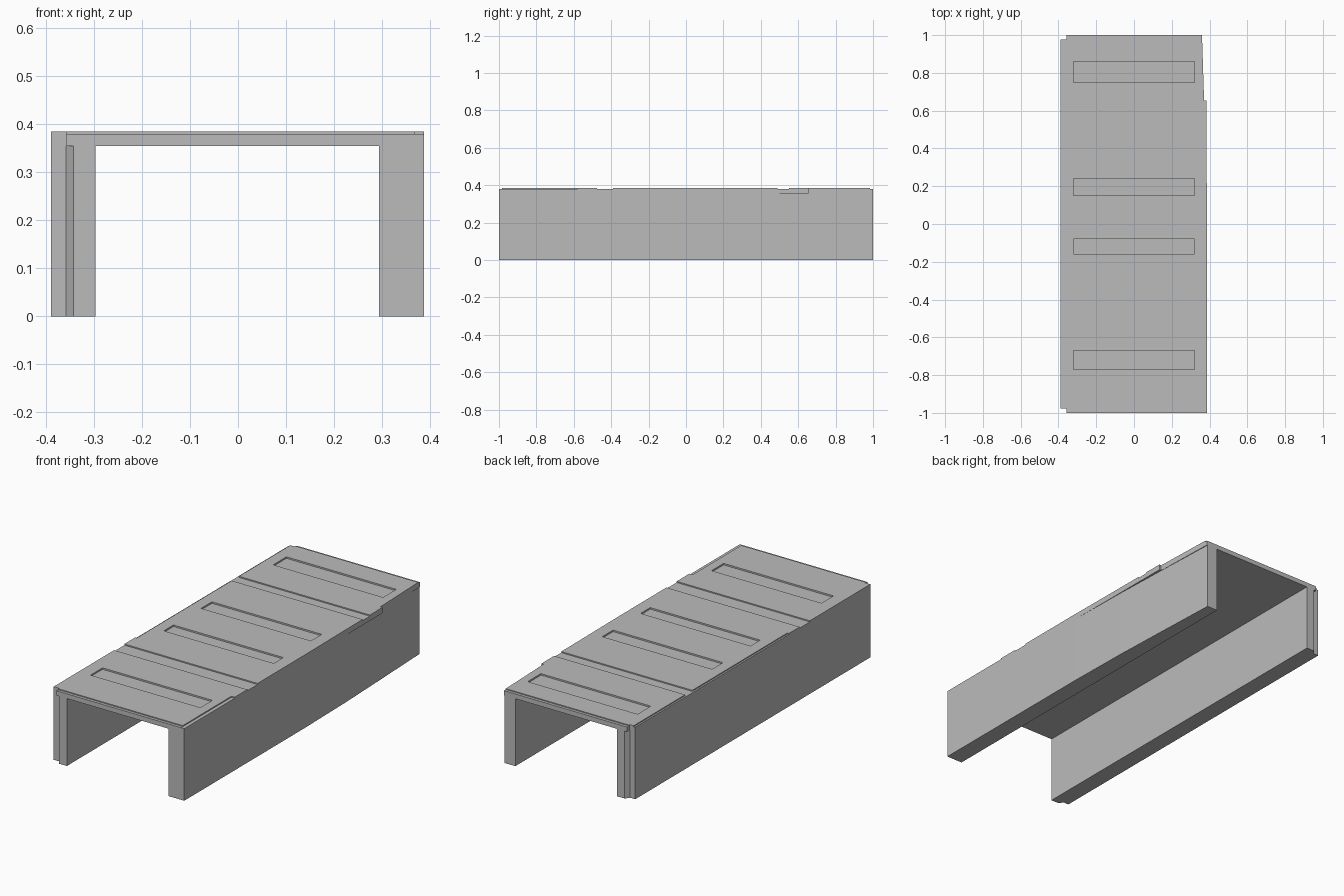
import bpy
import bmesh

if "Cube" in bpy.data.objects:
    bpy.data.objects.remove(bpy.data.objects["Cube"], do_unlink=True)

grey = bpy.data.materials.new("plain_grey")
grey.use_nodes = True
grey.diffuse_color = (0.5, 0.5, 0.5, 1)
grey.node_tree.nodes["Principled BSDF"].inputs["Base Color"].default_value = (0.5, 0.5, 0.5, 1)

WALL_TOP = 0.355
TOP = 0.385


def prism(name, outline, z0, z1):
    """Extrude a plan outline from z0 up to z1."""
    bm = bmesh.new()
    base = bm.faces.new([bm.verts.new((x, y, z0)) for x, y in outline])
    ext = bmesh.ops.extrude_face_region(bm, geom=[base])
    for v in ext["geom"]:
        if isinstance(v, bmesh.types.BMVert):
            v.co.z = z1
    bmesh.ops.recalc_face_normals(bm, faces=bm.faces)
    mesh = bpy.data.meshes.new(name)
    bm.to_mesh(mesh)
    bm.free()
    mesh.materials.append(grey)
    obj = bpy.data.objects.new(name, mesh)
    bpy.context.collection.objects.link(obj)
    return obj


def recess(target, x0, x1, y0, y1, depth):
    """Sink a rectangular recess into the top of the target."""
    cutter = prism("recess_cutter", [(x0, y0), (x1, y0), (x1, y1), (x0, y1)],
                   TOP - depth, TOP + 0.1)
    cutter.hide_render = True
    mod = target.modifiers.new("recess", 'BOOLEAN')
    mod.operation = 'DIFFERENCE'
    mod.solver = 'EXACT'
    mod.object = cutter
    bpy.context.view_layer.objects.active = target
    bpy.ops.object.modifier_apply(modifier=mod.name)
    bpy.data.objects.remove(cutter, do_unlink=True)


# Side walls: one rebated at both ends, the other tapering to the back
prism("right_wall", [(-0.389, -0.978), (-0.358, -0.978), (-0.343, -1),
                     (-0.297, -1), (-0.297, 1), (-0.343, 1),
                     (-0.358, 0.978), (-0.389, 0.978)], 0, WALL_TOP)
prism("left_wall", [(0.294, -1), (0.387, -1), (0.387, 0), (0.381, 0.35),
                    (0.37, 0.65), (0.356, 1), (0.294, 1)], 0, WALL_TOP)

# Roof slab with notched corners and a small overhanging lip
roof = prism("roof", [(-0.357, -1), (0.387, -1), (0.387, 0), (0.384, 0.35),
                      (0.383, 0.655), (0.371, 0.655), (0.36, 1), (-0.357, 1),
                      (-0.357, 0.978), (-0.389, 0.978), (-0.389, -0.978),
                      (-0.357, -0.978)], WALL_TOP, TOP)

# Wide cross grooves
for y0, y1 in [(-0.475, -0.39), (0.49, 0.55)]:
    recess(roof, -0.5, 0.5, y0, y1, 0.006)

# Closed slots
for y0, y1 in [(-0.77, -0.67), (-0.16, -0.08), (0.15, 0.24), (0.75, 0.86)]:
    recess(roof, -0.32, 0.32, y0, y1, 0.008)

# Lowered ledges along the ends and edges
recess(roof, -0.5, 0.5, -1.1, -0.985, 0.005)
recess(roof, -0.5, 0.5, 0.985, 1.1, 0.005)
recess(roof, 0.368, 0.5, -1.2, -0.58, 0.0055)
recess(roof, -0.5, -0.38, -0.3, 1.2, 0.0055)
